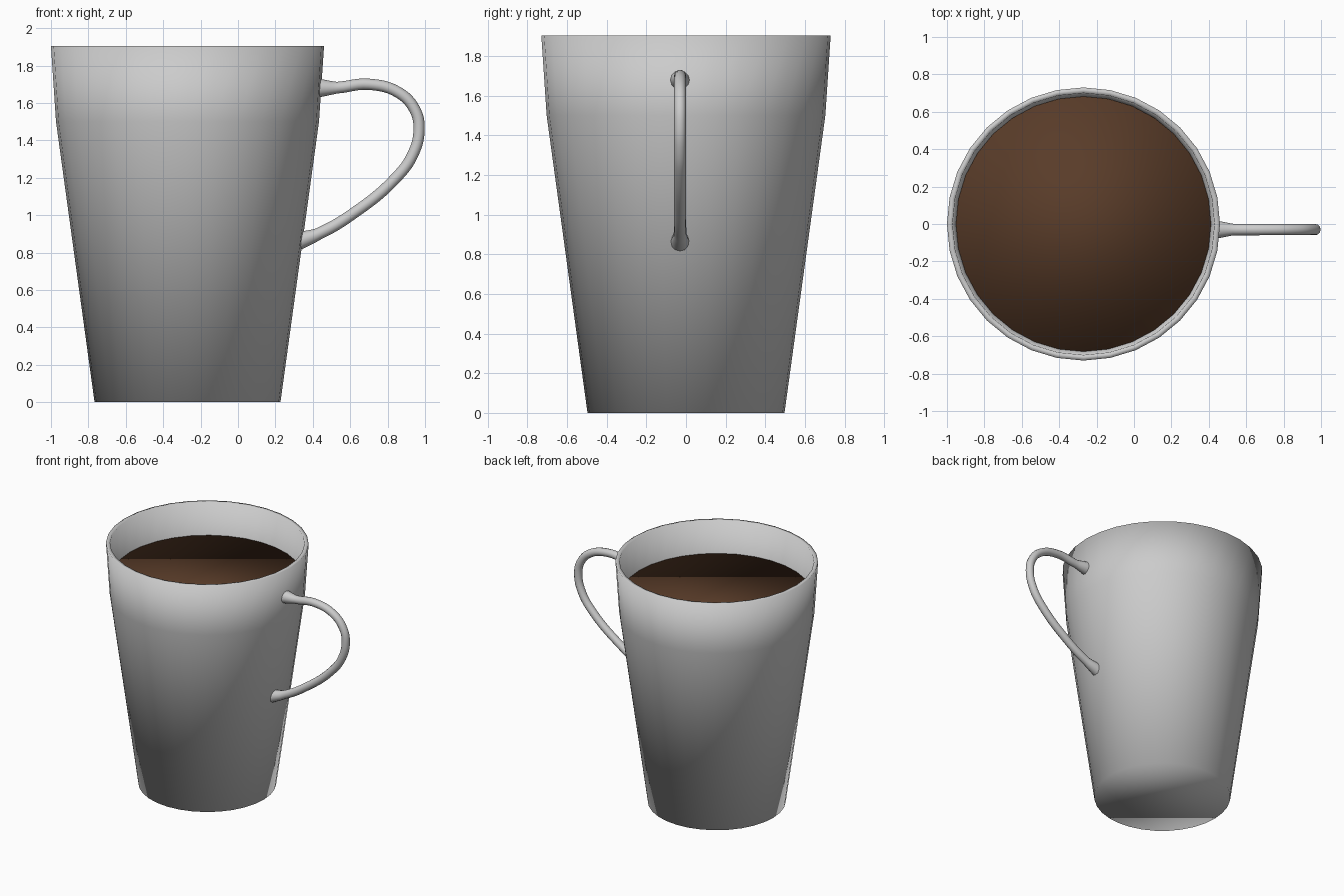
import bpy, bmesh, math

if "Cube" in bpy.data.objects:
    bpy.data.objects.remove(bpy.data.objects["Cube"])

CX = -0.27   # mug axis
SIDES = 32


def lathe(name, profile):
    """Closed smooth solid: rings of (radius, z), capped at both ends."""
    bm = bmesh.new()
    rings = []
    for r, z in profile:
        rings.append([bm.verts.new((CX + r * math.cos(2 * math.pi * i / SIDES),
                                    r * math.sin(2 * math.pi * i / SIDES), z))
                      for i in range(SIDES)])
    for a, b in zip(rings, rings[1:]):
        for i in range(SIDES):
            j = (i + 1) % SIDES
            bm.faces.new((a[i], a[j], b[j], b[i]))
    bm.faces.new(rings[0][::-1])
    bm.faces.new(rings[-1])
    bmesh.ops.recalc_face_normals(bm, faces=bm.faces)
    for f in bm.faces:
        f.smooth = True
    me = bpy.data.meshes.new(name)
    bm.to_mesh(me)
    bm.free()
    ob = bpy.data.objects.new(name, me)
    bpy.context.collection.objects.link(ob)
    return ob


# Cup: outer wall, rim, inner wall, inner floor
lathe("cup", [(0.497, 0), (0.703, 1.5), (0.73, 1.904),
              (0.70, 1.904), (0.673, 1.5), (0.472, 0.04)])

# Coffee filling the cup
coffee = lathe("coffee", [(0.47, 0.05), (0.671, 1.5), (0.682, 1.65)])
mat = bpy.data.materials.new("coffee_brown")
mat.diffuse_color = (0.10, 0.045, 0.022, 1)
mat.use_nodes = True
mat.node_tree.nodes["Principled BSDF"].inputs["Base Color"].default_value = mat.diffuse_color
coffee.data.materials.append(mat)

# Handle: round tube along a curve, flared where it meets the cup (x, z, radius)
path = [(0.43, 1.68, 0.05), (0.53, 1.682, 0.031), (0.70, 1.70, 0.03),
        (0.86, 1.655, 0.03), (0.945, 1.565, 0.03), (0.968, 1.46, 0.03),
        (0.935, 1.325, 0.03), (0.845, 1.20, 0.03), (0.61, 1.005, 0.03),
        (0.43, 0.90, 0.032), (0.325, 0.862, 0.048)]
cu = bpy.data.curves.new("handle", 'CURVE')
cu.dimensions = '3D'
cu.bevel_depth = 1.0
cu.bevel_resolution = 4
cu.resolution_u = 6
cu.use_fill_caps = True
sp = cu.splines.new('BEZIER')
sp.bezier_points.add(len(path) - 1)
for p, (x, z, r) in zip(sp.bezier_points, path):
    p.co = (x, -0.03, z)
    p.radius = r
    p.handle_left_type = p.handle_right_type = 'AUTO'
sp.use_smooth = True
handle = bpy.data.objects.new("handle", cu)
bpy.context.collection.objects.link(handle)
